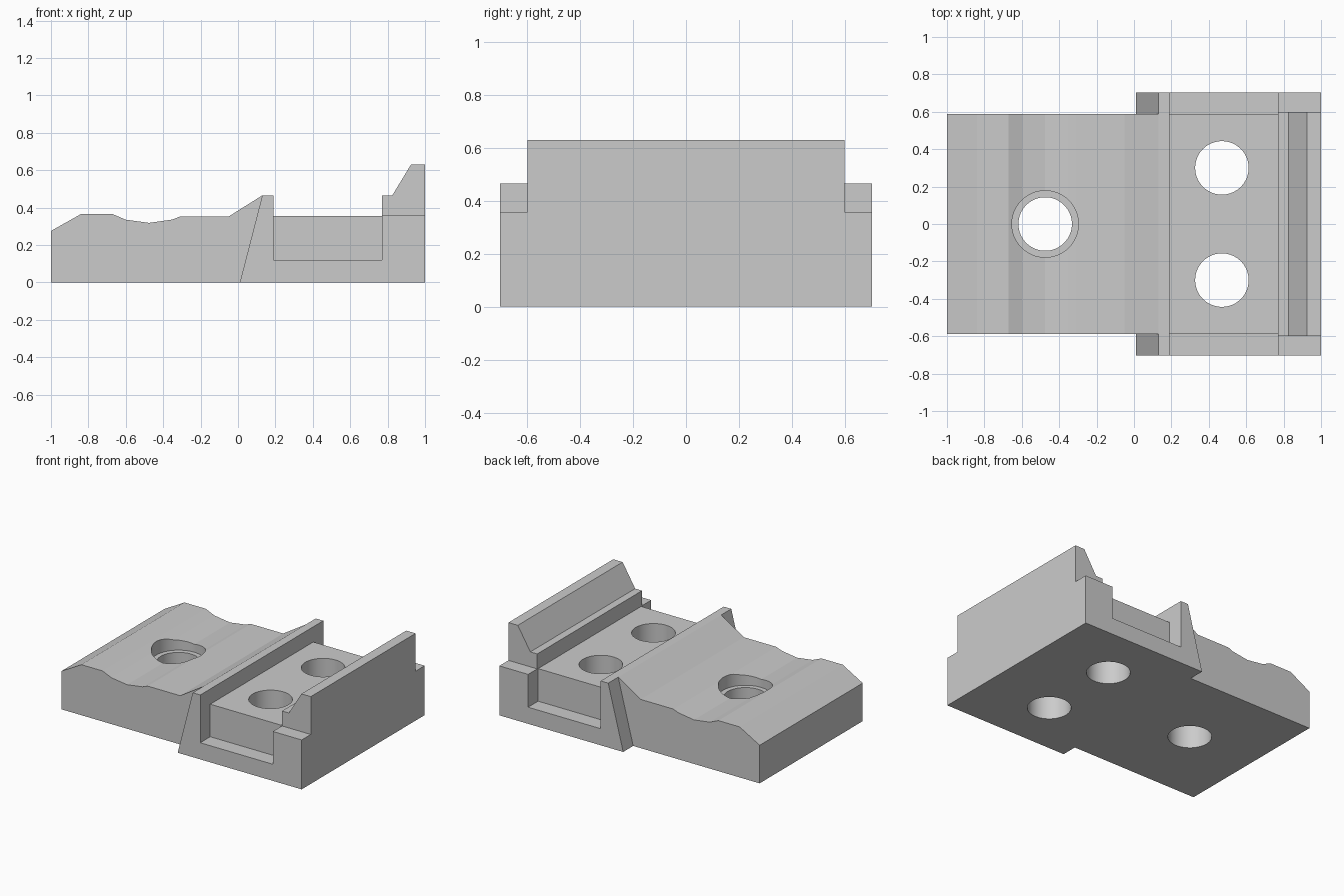
import bpy
import bmesh
import math

cube = bpy.data.objects.get("Cube")
if cube:
    bpy.data.objects.remove(cube, do_unlink=True)

grey = bpy.data.materials.new("plain_grey")
grey.use_nodes = True
grey.diffuse_color = (0.6, 0.6, 0.6, 1)
grey.node_tree.nodes["Principled BSDF"].inputs["Base Color"].default_value = (0.6, 0.6, 0.6, 1)


def prism(name, profile, half_width):
    """Extrude an x-z outline symmetrically along y."""
    bm = bmesh.new()
    face = bm.faces.new([bm.verts.new((x, -half_width, z)) for x, z in profile])
    out = bmesh.ops.extrude_face_region(bm, geom=[face])
    new = [v for v in out["geom"] if isinstance(v, bmesh.types.BMVert)]
    bmesh.ops.translate(bm, verts=new, vec=(0, 2 * half_width, 0))
    bmesh.ops.recalc_face_normals(bm, faces=bm.faces)
    mesh = bpy.data.meshes.new(name)
    bm.to_mesh(mesh)
    bm.free()
    mesh.materials.append(grey)
    ob = bpy.data.objects.new(name, mesh)
    bpy.context.collection.objects.link(ob)
    return ob


def drill(name, x, y, radius, bottom):
    """Make a vertical round cutter starting at the given height."""
    bpy.ops.mesh.primitive_cylinder_add(vertices=64, radius=radius, depth=1,
                                        location=(x, y, bottom + 0.5))
    ob = bpy.context.object
    ob.name = name
    ob.data.materials.append(grey)
    return ob


def combine(target, tool, operation):
    """Apply a boolean and discard the tool."""
    bpy.ops.object.select_all(action="DESELECT")
    bpy.context.view_layer.objects.active = target
    target.select_set(True)
    mod = target.modifiers.new(operation.lower(), "BOOLEAN")
    mod.operation = operation
    mod.solver = "EXACT"
    mod.object = tool
    bpy.ops.object.modifier_apply(modifier=mod.name)
    bpy.data.objects.remove(tool, do_unlink=True)


# Main plate with wavy top, ridge and flat pad
plate = prism("clamp_plate", [
    (-1, 0), (1, 0), (1, 0.355), (0.19, 0.355), (0.19, 0.465), (0.13, 0.465),
    (-0.05, 0.352), (-0.31, 0.352), (-0.35, 0.336), (-0.475, 0.318),
    (-0.6, 0.335), (-0.67, 0.365), (-0.84, 0.365), (-1, 0.275)], 0.588)

# Wider base with side ledges and slanted ridge ends
base = prism("side_ledges", [
    (0.01, 0), (1, 0), (1, 0.357), (0.77, 0.357), (0.77, 0.12),
    (0.19, 0.12), (0.19, 0.465), (0.13, 0.465)], 0.702)

# Tall stepped end wall
wall = prism("end_wall", [
    (0.77, 0.2), (1, 0.2), (1, 0.63), (0.925, 0.63),
    (0.825, 0.465), (0.77, 0.465)], 0.598)

for part in (base, wall):
    combine(plate, part, "UNION")

# Three through holes, one with a counterbore
for x, y in ((-0.475, 0), (0.47, 0.3), (0.47, -0.3)):
    combine(plate, drill("hole_cutter", x, y, 0.143, -0.2), "DIFFERENCE")
combine(plate, drill("counterbore_cutter", -0.475, 0, 0.178, 0.26), "DIFFERENCE")

bpy.ops.object.shade_smooth_by_angle(angle=math.radians(12))
